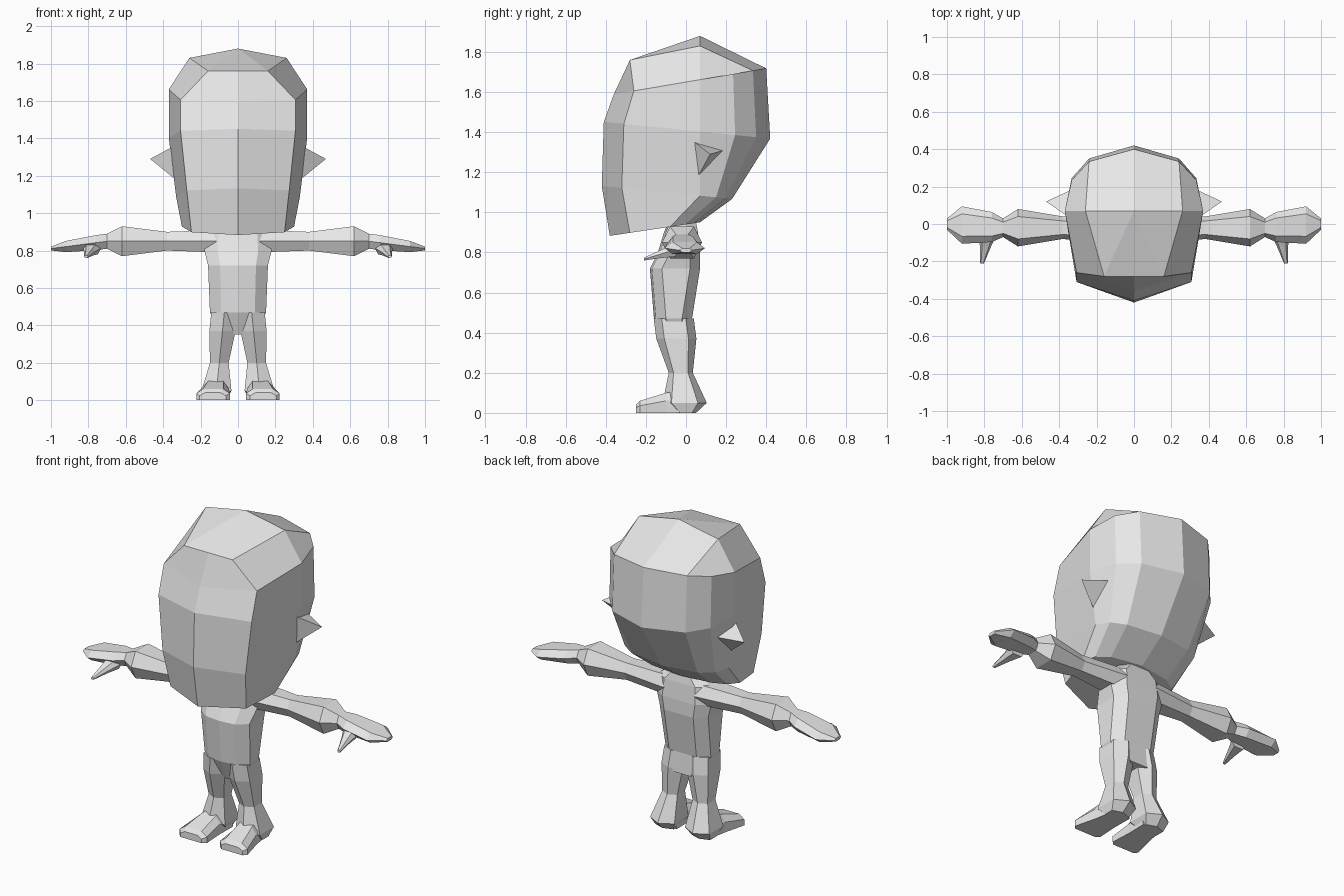
import bpy, bmesh
from mathutils import Vector

cube = bpy.data.objects.get("Cube")
if cube:
    bpy.data.objects.remove(cube)

shade = (.8, .8, .8, 1)
grey = bpy.data.materials.new("plain grey")
grey.use_nodes = True
grey.diffuse_color = shade
grey.node_tree.nodes["Principled BSDF"].inputs["Base Color"].default_value = shade


def loft(name, rings, closed=True, cap_end=True):
    """Skin a list of point rings for the +x half and mirror it."""
    bm = bmesh.new()
    rows = [[bm.verts.new(point) for point in ring] for ring in rings]
    count = len(rows[0])
    for low, high in zip(rows, rows[1:]):
        for i in range(count if closed else count - 1):
            j = (i + 1) % count
            bm.faces.new((low[i], low[j], high[j], high[i]))
    bm.faces.new(rows[0])
    if cap_end:
        bm.faces.new(rows[-1])
    bmesh.ops.remove_doubles(bm, verts=bm.verts, dist=.001)
    bmesh.ops.recalc_face_normals(bm, faces=bm.faces)
    mesh = bpy.data.meshes.new(name)
    bm.to_mesh(mesh)
    bm.free()
    mesh.materials.append(grey)
    part = bpy.data.objects.new(name, mesh)
    bpy.context.collection.objects.link(part)
    mirror = part.modifiers.new("mirror", 'MIRROR')
    mirror.use_clip = True


def hexagon(centre, along, across):
    """Six-sided section: points at the ends of along, flats at the ends of across."""
    centre, along, across = Vector(centre), Vector(along), Vector(across)
    flat = along * .6
    return [centre + offset for offset in (
        along, flat + across, across - flat, -along, -flat - across, flat - across)]


def head_ring(height, tilt, width, front, back):
    """Half outline from the face centre round the side to the back centre."""
    side = min(.07, back - .15)
    depth = back - side
    outline = [(0, front), (width * .83, front + .1), (width, side),
               (width * .9, side + depth * .5), (width * .65, side + depth * .8), (0, back)]
    return [(x, y, height + tilt * y) for x, y in outline]


# Head: jaw, cheek, temple and upper rings, then the brow ring closing on the crown
head = [head_ring(*level) for level in (
    (.94, .15, .3, -.38, .07),
    (1.09, -.1, .33, -.42, .23),
    (1.41, -.1, .37, -.41, .42),
    (1.65, .17, .37, -.36, .4))]
brow, brow_corner, temple = (0, -.28, 1.76), (.16, -.28, 1.76), (.26, .07, 1.83)
back_corner, back_centre = head[-1][-2:]
head.append([brow, brow_corner, temple, back_corner, back_corner, back_centre])
head.append([(0, .07, 1.88)] * len(head[0]))
loft("head", head, closed=False, cap_end=False)

# Ears: three-sided spikes
ear_base = [(.34, .03, 1.36), (.32, .19, 1.31), (.31, .05, 1.16)]
ear_tip = (.47, .12, 1.29)
loft("ears", [ear_base, [ear_tip] * len(ear_base)], cap_end=False)


def torso_ring(height, width, front, back):
    """Half outline with a broad flat front and back."""
    outline = [(0, front), (width * .6, front + .01), (width, front + .06),
               (width, back - .05), (width * .6, back), (0, back)]
    return [(x, y, height) for x, y in outline]


# Torso: crotch, hips, chest, armpits, shoulders and neck
loft("torso", [torso_ring(*level) for level in (
    (.35, .1, -.11, .04), (.47, .15, -.16, .03), (.72, .16, -.18, .07),
    (.8, .18, -.14, .07), (.9, .17, -.11, .06), (.95, .1, -.09, .05))], closed=False)


# Arms and hands: distance from the middle, half depth, half height
def arm_ring(x, depth, height):
    droop = max(0, x - .7) * .13
    return hexagon((x, -.02 + droop * .5, .85 - droop), (0, depth, 0), (0, 0, height))


wrist = arm_ring(.7, .05, .04)
loft("arms", [arm_ring(.1, .09, .06), arm_ring(.38, .06, .05),
              arm_ring(.62, .1, .08), wrist])
loft("hands", [wrist, arm_ring(.76, .08, .04),
               arm_ring(.92, .1, .03), arm_ring(1, .03, .01)])

# Thumbs: tapering wedges pointing forward and down
loft("thumbs", [
    hexagon((.77 - y * .2, y, .83 + y * .3), (size, 0, 0), (0, 0, size * .7))
    for y, size in ((-.05, .05), (-.12, .03), (-.21, .01))])

# Legs: height, half width, half depth, spreading and stepping back downwards
loft("legs", [
    hexagon((.12 - z * .1, z * -.13, z), (0, depth, 0), (width, 0, 0))
    for z, width, depth in (
        (.47, .07, .1), (.37, .07, .1), (.2, .05, .06), (.05, .08, .11), (0, .06, .05))])


# Feet: flat-soled sections tapering to the toes
def foot_ring(y, width, top):
    middle = .11 - y * .1
    outline = [(-width, 0), (-width, top * .6), (width * -.6, top),
               (width * .6, top), (width, top * .6), (width, 0)]
    return [(middle + x, y, z) for x, z in outline]


loft("feet", [foot_ring(*section) for section in (
    (.02, .06, .12), (-.1, .07, .1), (-.23, .09, .06), (-.25, .07, .04))])
